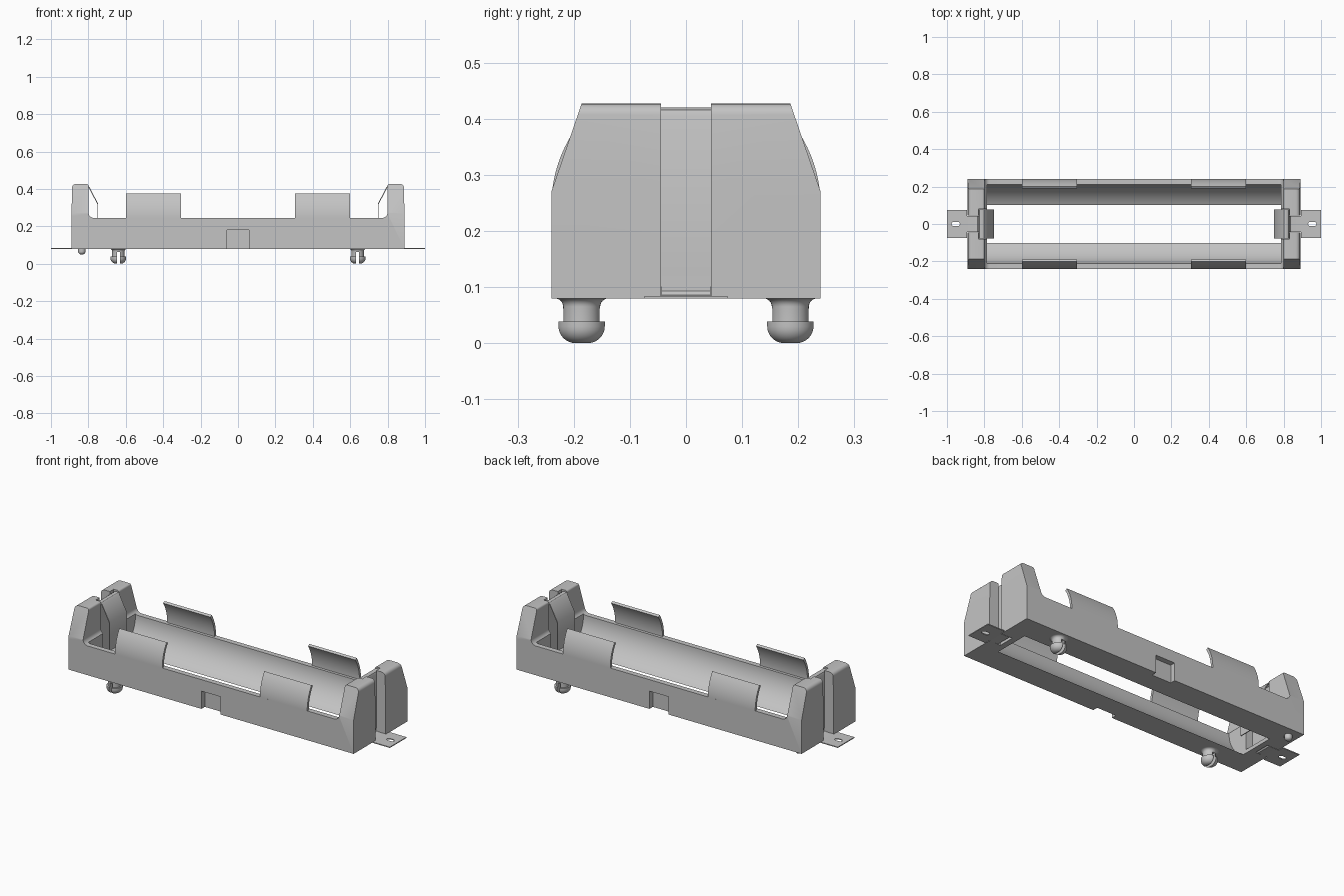
import bpy, bmesh, math
from mathutils import Vector

if "Cube" in bpy.data.objects:
    bpy.data.objects.remove(bpy.data.objects["Cube"], do_unlink=True)

grey = bpy.data.materials.new("plain grey")
grey.use_nodes = True
colour = (0.55, 0.55, 0.55, 1)
grey.diffuse_color = colour
grey.node_tree.nodes["Principled BSDF"].inputs["Base Color"].default_value = colour


def finish(name, bm):
    bmesh.ops.recalc_face_normals(bm, faces=bm.faces)
    me = bpy.data.meshes.new(name)
    bm.to_mesh(me)
    bm.free()
    me.materials.append(grey)
    ob = bpy.data.objects.new(name, me)
    bpy.context.collection.objects.link(ob)
    return ob


def prism(name, pts, axis, a, b):
    """Extrude a 2D outline along one axis from a to b."""
    place = {"x": lambda u, v: (a, u, v), "y": lambda u, v: (u, a, v),
             "z": lambda u, v: (u, v, a)}[axis]
    bm = bmesh.new()
    face = bm.faces.new([bm.verts.new(place(u, v)) for u, v in pts])
    out = bmesh.ops.extrude_face_region(bm, geom=[face])
    shift = Vector([(b - a) * (axis == k) for k in "xyz"])
    bmesh.ops.translate(bm, vec=shift, verts=[g for g in out["geom"] if isinstance(g, bmesh.types.BMVert)])
    return finish(name, bm)


def box(name, x0, x1, y0, y1, z0, z1):
    return prism(name, [(x0, y0), (x1, y0), (x1, y1), (x0, y1)], "z", z0, z1)


def lathe(name, profile, x, y, steps=32):
    bm = bmesh.new()
    vs = [bm.verts.new((x + r, y, z)) for r, z in profile]
    es = [bm.edges.new(p) for p in zip(vs, vs[1:])]
    bmesh.ops.spin(bm, geom=vs + es, cent=(x, y, 0), axis=(0, 0, 1), angle=math.tau, steps=steps)
    bmesh.ops.remove_doubles(bm, verts=bm.verts, dist=1e-5)
    return finish(name, bm)


def boolean(ob, cutter, op="DIFFERENCE"):
    mod = ob.modifiers.new("cut", "BOOLEAN")
    mod.operation, mod.object, mod.solver = op, cutter, "EXACT"
    bpy.context.view_layer.objects.active = ob
    bpy.ops.object.modifier_apply(modifier=mod.name)
    bpy.data.objects.remove(cutter, do_unlink=True)


def smooth(ob, angle=30):
    bpy.ops.object.select_all(action="DESELECT")
    ob.select_set(True)
    bpy.context.view_layer.objects.active = ob
    bpy.ops.object.shade_smooth_by_angle(angle=math.radians(angle))


def arc(cx, cy, rx, ry, a0, a1, n=8):
    angles = [math.radians(a0 + (a1 - a0) * i / n) for i in range(n + 1)]
    return [(cx + rx * math.cos(t), cy + ry * math.sin(t)) for t in angles]


def ribbon(path, t):
    """Outline of a strip of thickness t along a 2D path."""
    p = [Vector(q) for q in path]
    left, right = [], []
    for i, q in enumerate(p):
        d0 = (q - p[max(i - 1, 0)]).normalized()
        d1 = (p[min(i + 1, len(p) - 1)] - q).normalized()
        d = (d0 + d1).normalized()
        n = Vector((-d.y, d.x)) * t / 2
        left.append(tuple(q + n))
        right.append(tuple(q - n))
    return left + right[::-1]


# Tray: side outline with tall ends and low rails
half = [(0.89, 0.08), (0.89, 0.27)]
half += arc(0.865, 0.407, 0.022, 0.02, 0, 90, 5)
half += arc(0.81, 0.417, 0.01, 0.01, 90, 180, 4)
half += arc(0.77, 0.275, 0.03, 0.03, 0, -90, 6)
outline = half + [(-x, z) for x, z in reversed(half)]
body = prism("holder_body", outline, "y", -0.24, 0.24)

# Tapered upper sides of the ends
taper = [(0.24, 0.0), (0.24, 0.27), (0.185, 0.43), (0.18, 0.5)]
boolean(body, prism("taper", taper + [(-y, z) for y, z in reversed(taper)], "x", -1, 1), "INTERSECT")

# Rounded cell cavity, open through the floor
trough = [(-0.21, 0.6)] + arc(0, 0.245, 0.21, 0.188, 180, 360, 40) + [(0.21, 0.6)]
boolean(body, prism("cavity", trough, "x", -0.787, 0.787))
boolean(body, box("floor_opening", -0.782, 0.782, -0.1, 0.1, 0, 0.2))

# Wall recesses, contact pockets and outer slots
for s in (-1, 1):
    y0, y1 = sorted((s * 0.21, s * 0.3))
    boolean(body, box("wall_recess", -0.06, 0.06, y0, y1, 0, 0.18))
    x0, x1 = sorted((s * 0.77, s * 0.832))
    boolean(body, box("pocket", x0, x1, -0.08, 0.08, 0.1, 0.6))
    x0, x1 = sorted((s * 0.82, s * 0.95))
    boolean(body, box("slot", x0, x1, -0.045, 0.045, 0, 0.6))
smooth(body)

# Curved retaining clips
shell = arc(0, 0.245, 0.24, 0.24, -4, 33, 10) + arc(0, 0.245, 0.226, 0.226, 33, -4, 10)
for sy, side in ((-1, "front"), (1, "back")):
    for sx, end in ((-1, "right"), (1, "left")):
        x0, x1 = sorted((sx * 0.305, sx * 0.6))
        smooth(prism(f"{side}_{end}_clip", [(sy * y, z) for y, z in shell], "x", x0, x1))

# Metal contacts with spring plate, foot and solder tab
spring = [(0.828, 0.1), (0.828, 0.404), (0.824, 0.414), (0.815, 0.418),
          (0.804, 0.416), (0.796, 0.408), (0.75, 0.32), (0.75, 0.16)]
foot = [(0.828, 0.12), (0.829, 0.092), (0.836, 0.084), (0.846, 0.082), (0.9, 0.082)]
for s, end in ((-1, "right"), (1, "left")):
    def flip(pts):
        return [(s * u, v) for u, v in pts]
    smooth(prism(f"{end}_contact_spring", flip(ribbon(spring, 0.005)), "y", -0.077, 0.077))
    smooth(prism(f"{end}_contact_foot", flip(ribbon(foot, 0.005)), "y", -0.044, 0.044))
    x0, x1 = sorted((s * 0.893, s * 1.0))
    tab = box(f"{end}_solder_tab", x0, x1, -0.074, 0.074, 0.0795, 0.0845)
    hole = arc(s * 0.963, 0, 0.012, 0.012, -90, 90) + arc(s * 0.943, 0, 0.012, 0.012, 90, 270)
    if s < 0:
        hole = arc(-0.943, 0, 0.012, 0.012, -90, 90) + arc(-0.963, 0, 0.012, 0.012, 90, 270)
    boolean(tab, prism("tab_hole", hole, "z", 0, 0.2))

# Split snap pegs on opposite corners
peg = [(0, 0)] + arc(0.012, 0.03, 0.03, 0.03, -90, 0, 8) + [(0.042, 0.039), (0.033, 0.039)]
peg += arc(0.048, 0.065, 0.015, 0.015, 180, 90, 6) + [(0.048, 0.084), (0, 0.084)]
for s, end in ((-1, "front_right"), (1, "back_left")):
    ob = lathe(f"{end}_peg", peg, s * 0.64, s * 0.186)
    boolean(ob, box("slit", s * 0.64 - 0.008, s * 0.64 + 0.008, s * 0.186 - 0.1, s * 0.186 + 0.1, -0.1, 0.062))
    smooth(ob)

# Small locating pin
pin = [(0, 0.05)] + arc(0.004, 0.066, 0.016, 0.016, -90, 0, 6) + [(0.02, 0.084), (0, 0.084)]
smooth(lathe("locating_pin", pin, -0.835, 0.186, 24))
